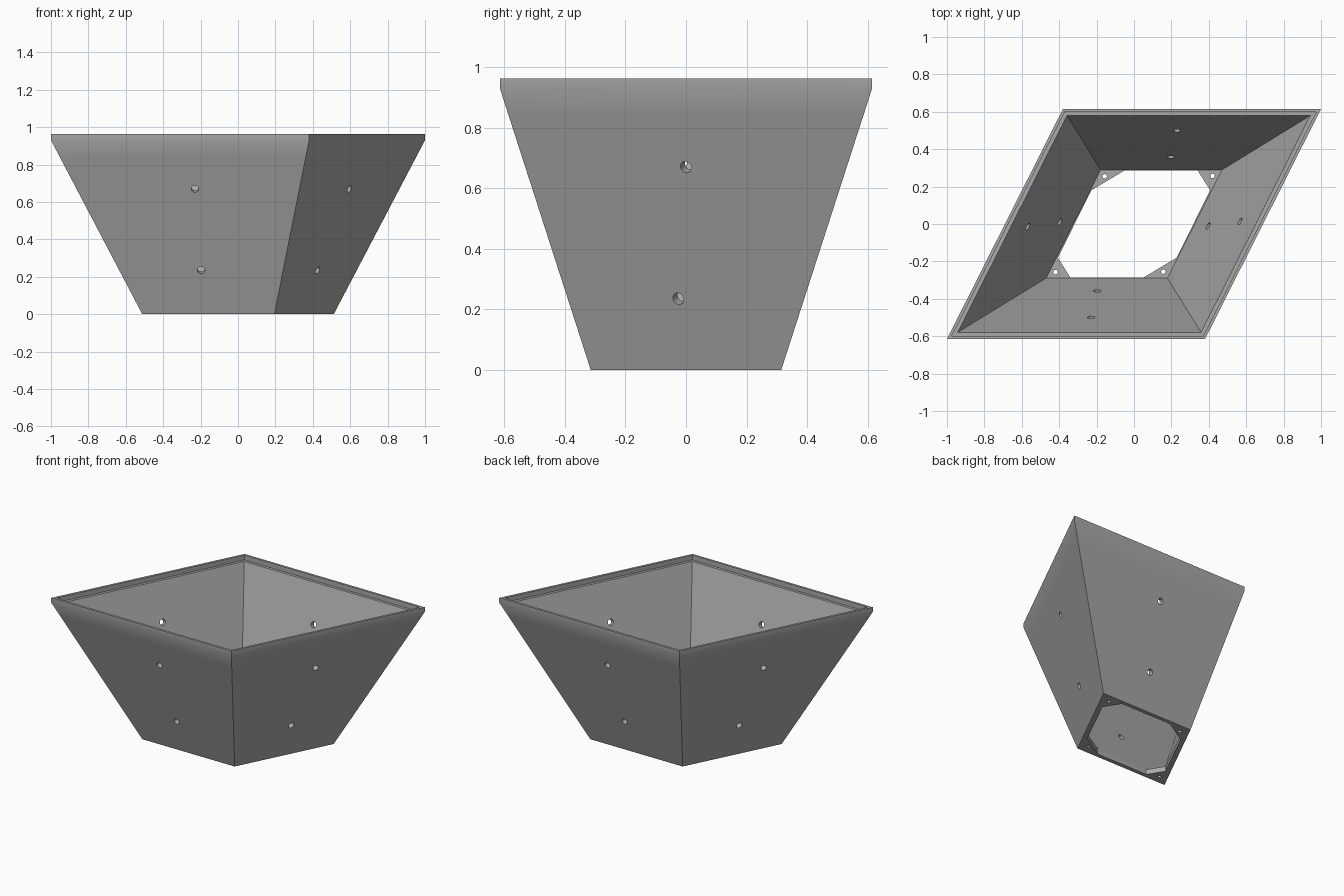
import bpy, bmesh, math
from mathutils import Vector

if "Cube" in bpy.data.objects:
    bpy.data.objects.remove(bpy.data.objects["Cube"], do_unlink=True)

# Slanted footprint, scaled at each level to form the tapering shell
FOOT = [(-1, -0.615), (0.38, -0.615), (1, 0.615), (-0.38, 0.615)]
HEIGHT, LIP, FLOOR = 0.963, 0.93, 0.035
BASE = 0.512
TAPER = (1 - BASE) / LIP

grey = bpy.data.materials.new("grey plastic")
grey.use_nodes = True
colour = (0.4, 0.4, 0.4, 1)
grey.diffuse_color = colour
grey.node_tree.nodes["Principled BSDF"].inputs["Base Color"].default_value = colour


def loft(name, rings):
    """Closed solid through a list of rings of 3D points."""
    bm = bmesh.new()
    loops = [[bm.verts.new(p) for p in ring] for ring in rings]
    for a, b in zip(loops, loops[1:]):
        n = len(a)
        for i in range(n):
            j = (i + 1) % n
            bm.faces.new((a[i], a[j], b[j], b[i]))
    bm.faces.new(loops[0][::-1])
    bm.faces.new(loops[-1])
    bmesh.ops.recalc_face_normals(bm, faces=bm.faces)
    mesh = bpy.data.meshes.new(name)
    bm.to_mesh(mesh)
    bm.free()
    mesh.materials.append(grey)
    obj = bpy.data.objects.new(name, mesh)
    bpy.context.collection.objects.link(obj)
    return obj


def level(scale, z):
    return [(x * scale, y * scale, z) for x, y in FOOT]


def drill(centre, axis, radius, length):
    """Round cutter centred on a point and aligned with an axis."""
    turn = Vector(axis).to_track_quat('Z', 'Y')
    rings = []
    for h in (-length / 2, length / 2):
        ring = [(math.cos(a) * radius, math.sin(a) * radius, h)
                for a in (math.tau * i / 20 for i in range(20))]
        rings.append([Vector(centre) + turn @ Vector(p) for p in ring])
    return loft("hole_cutter", rings)


# Outer wall, vertical lip, stepped rim and inner wall in one shell
planter = loft("planter_shell", [
    level(BASE, 0), level(BASE + TAPER * 0.84, 0.84), level(1, LIP),
    level(1, HEIGHT), level(0.974, HEIGHT), level(0.974, LIP),
    level(0.943, LIP), level(0.47, FLOOR)])

# Floor opening that leaves a triangular tab in every corner
half = [(-0.34, -0.287), (0.05, -0.287), (0.228, -0.18), (0.407, 0.18)]
opening = half + [(-x, -y) for x, y in half]
cutters = [loft("opening_cutter",
                [[(x, y, z) for x, y in opening] for z in (-0.1, 0.08)])]

for side in (1, -1):
    # Screw holes in the corner tabs
    for x, y in ((-0.42, -0.257), (0.157, -0.255)):
        cutters.append(drill((side * x, side * y, 0), (0, 0, 1), 0.012, 0.2))
    # Two holes square to each sloping wall
    for i in (0, 1):
        a, b = Vector(FOOT[i]), Vector(FOOT[i + 1])
        along = (b - a).normalized()
        out = Vector((along.y, -along.x))
        normal = Vector((out.x, out.y, -a.dot(out) * TAPER)).normalized()
        for z, t in ((0.67, 0.5), (0.235, 0.5 - 0.028 * (2 * i - 1))):
            if i == 0:
                t = 0.532 if z > 0.5 else 0.5
            p = a.lerp(b, t) * (BASE + TAPER * z)
            if i == 1 and z < 0.5:
                p = p - along * 0.004
            centre = (side * p.x, side * p.y, z)
            axis = (side * normal.x, side * normal.y, normal.z)
            cutters.append(drill(centre, axis, 0.02, 0.14))

# Cut all the openings and remove the cutters
bpy.ops.object.select_all(action='DESELECT')
planter.select_set(True)
bpy.context.view_layer.objects.active = planter
for cutter in cutters:
    mod = planter.modifiers.new("cut", 'BOOLEAN')
    mod.operation, mod.solver, mod.object = 'DIFFERENCE', 'EXACT', cutter
    bpy.ops.object.modifier_apply(modifier=mod.name)
    bpy.data.objects.remove(cutter, do_unlink=True)

bpy.ops.object.shade_smooth_by_angle(angle=math.radians(30))
